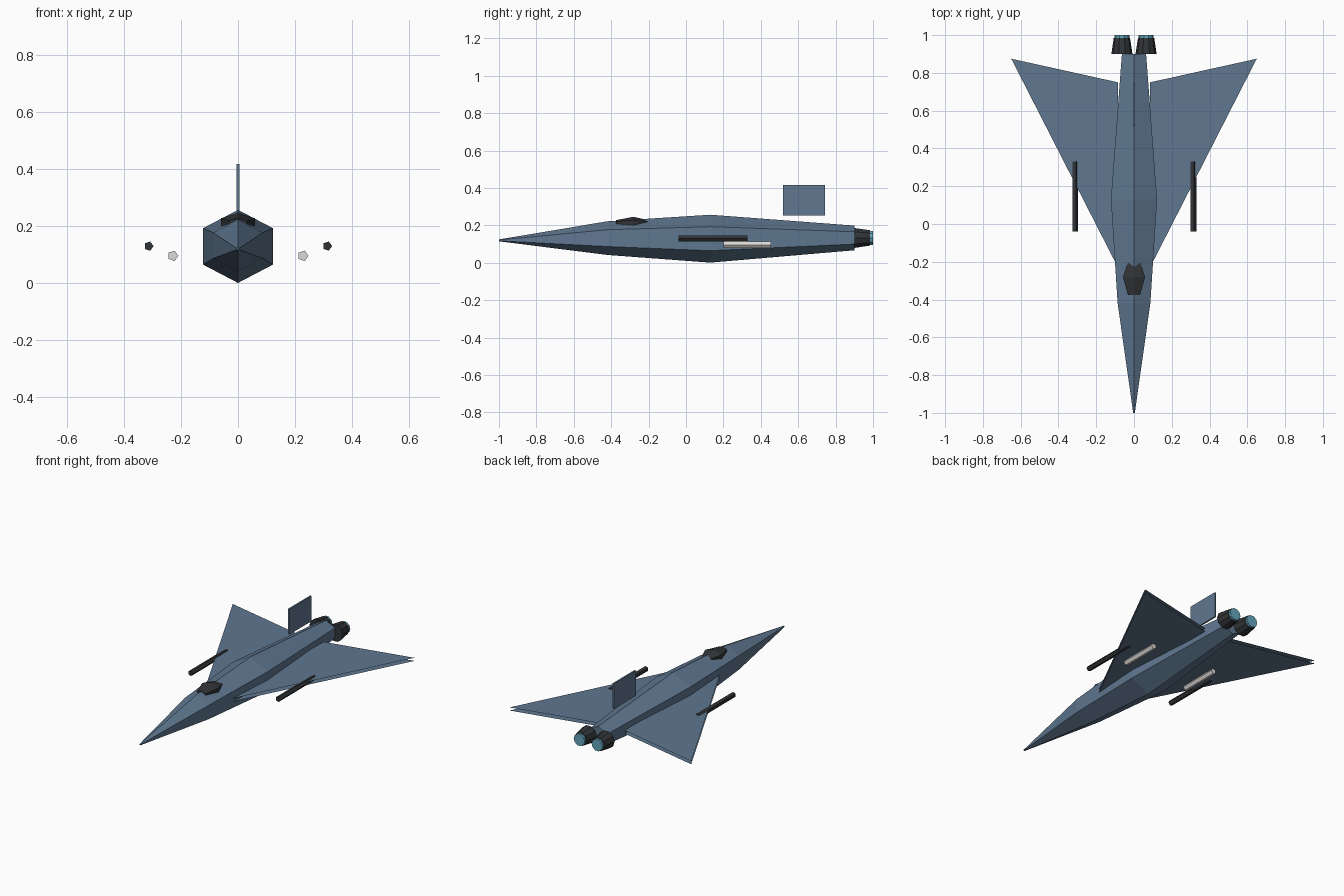
import bpy
from math import cos, sin, pi

cube = bpy.data.objects.get("Cube")
if cube:
    bpy.data.objects.remove(cube, do_unlink=True)


def material(name, r, g, b):
    mat = bpy.data.materials.new(name)
    mat.use_nodes = True
    mat.diffuse_color = (r, g, b, 1)
    mat.node_tree.nodes["Principled BSDF"].inputs["Base Color"].default_value = (r, g, b, 1)
    return mat


BLUE = material("steel blue", 0.115, 0.185, 0.28)
DARK = material("charcoal", 0.03, 0.033, 0.037)
GLOW = material("engine cyan", 0.13, 0.38, 0.5)
PALE = material("pale grey", 0.72, 0.7, 0.68)


def mesh_object(name, verts, faces, mat):
    mesh = bpy.data.meshes.new(name)
    mesh.from_pydata(verts, [], faces)
    mesh.materials.append(mat)
    obj = bpy.data.objects.new(name, mesh)
    bpy.context.collection.objects.link(obj)
    return obj


def loft(name, sections, sides, mat, x=0, start=0):
    """Skin rings along y; each section is (y, centre z, x radius, z radius)."""
    verts, faces = [], []
    for y, z, rx, rz in sections:
        for i in range(sides):
            a = start + 2 * pi * i / sides
            verts.append((x + rx * cos(a), y, z + rz * sin(a)))
    for s in range(len(sections) - 1):
        for i in range(sides):
            a, b = s * sides + i, s * sides + (i + 1) % sides
            faces.append((a, b, b + sides, a + sides))
    last = (len(sections) - 1) * sides
    faces.append(tuple(reversed(range(sides))))
    faces.append(tuple(range(last, last + sides)))
    return mesh_object(name, verts, faces, mat)


# Hexagonal fuselage with a ridge along the top and the keel
loft("fuselage", [(-1, 0.12, 0.005, 0.005), (-0.42, 0.132, 0.1, 0.09),
                  (0.13, 0.129, 0.141, 0.128), (0.9, 0.133, 0.074, 0.066)],
     6, BLUE, start=pi / 2)

# Faceted canopy
loft("canopy", [(-0.375, 0.21, 0.037, 0.018), (-0.28, 0.21, 0.068, 0.036),
                (-0.185, 0.21, 0.03, 0.014)], 6, DARK, start=pi / 2)

# Free-standing rectangular tail fin
bpy.ops.mesh.primitive_cube_add(size=1, location=(0, 0.631, 0.335))
fin = bpy.context.object
fin.name = "tail_fin"
fin.scale = (0.01, 0.224, 0.164)
fin.data.materials.append(BLUE)

for side, s in (("left", 1), ("right", -1)):
    # Swept wing made of an upper and a lower skin
    outline = [(0.085, -0.23), (0.65, 0.875), (0.085, 0.75)]
    verts = [(s * x, y, z) for z in (0.139, 0.119) for x, y in outline]
    faces = [(0, 1, 2), (5, 4, 3)] if s > 0 else [(2, 1, 0), (3, 4, 5)]
    mesh_object(side + "_wing", verts, faces, BLUE)

    # Engine nozzle and its glowing exhaust
    loft(side + "_nozzle", [(0.9, 0.133, 0.056, 0.056), (0.985, 0.133, 0.043, 0.043)],
         10, DARK, x=s * 0.064)
    loft(side + "_exhaust", [(0.98, 0.133, 0.039, 0.039), (1, 0.133, 0.039, 0.039)],
         10, GLOW, x=s * 0.064)

    # Cannon on the leading edge and missile below the wing
    loft(side + "_cannon", [(-0.04, 0.13, 0.017, 0.017), (0.33, 0.13, 0.017, 0.017)],
         5, DARK, x=s * 0.313)
    loft(side + "_missile", [(0.2, 0.096, 0.019, 0.019), (0.455, 0.096, 0.019, 0.019)],
         5, PALE, x=s * 0.228)
